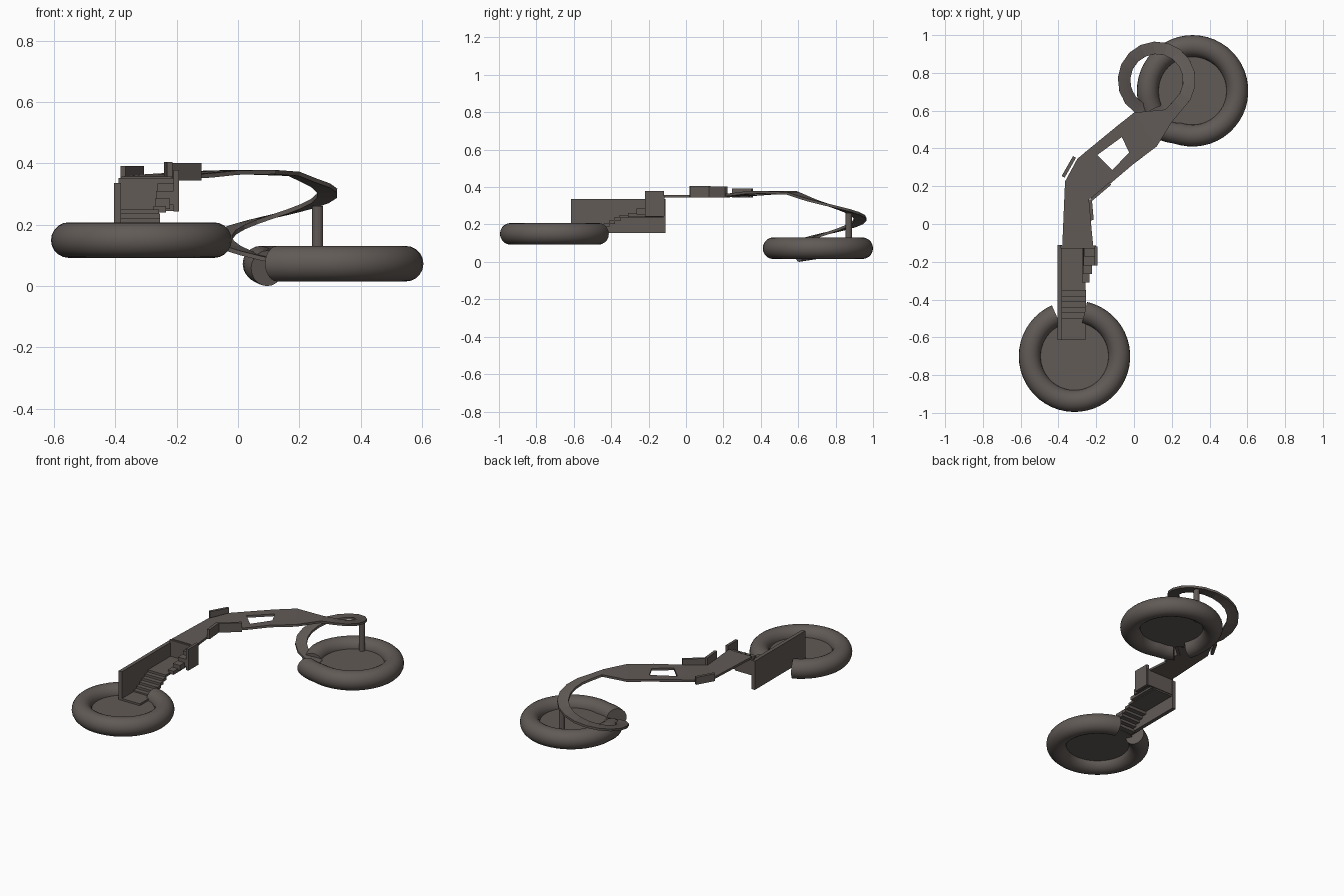
import bpy, bmesh, math
from mathutils import Vector

if "Cube" in bpy.data.objects:
    bpy.data.objects.remove(bpy.data.objects["Cube"])

mat = bpy.data.materials.new("dark_stone")
mat.diffuse_color = (0.12, 0.103, 0.094, 1)
mat.use_nodes = True
mat.node_tree.nodes["Principled BSDF"].inputs["Base Color"].default_value = mat.diffuse_color


def make(name, verts, faces, smooth=False):
    me = bpy.data.meshes.new(name)
    me.from_pydata(verts, [], faces)
    bm = bmesh.new()
    bm.from_mesh(me)
    bmesh.ops.recalc_face_normals(bm, faces=bm.faces)
    bm.to_mesh(me)
    bm.free()
    ob = bpy.data.objects.new(name, me)
    bpy.context.collection.objects.link(ob)
    me.materials.append(mat)
    if smooth:
        bpy.context.view_layer.objects.active = ob
        ob.select_set(True)
        bpy.ops.object.shade_smooth_by_angle(angle=math.radians(50))
        ob.select_set(False)
    return ob


def prism(name, outline, z0, z1):
    n = len(outline)
    verts = [(x, y, z) for z in (z0, z1) for x, y in outline]
    faces = [tuple(range(n))[::-1], tuple(range(n, 2 * n))]
    faces += [(i, (i + 1) % n, n + (i + 1) % n, n + i) for i in range(n)]
    return make(name, verts, faces)


def box(name, x0, x1, y0, y1, z0, z1):
    return prism(name, [(x0, y0), (x1, y0), (x1, y1), (x0, y1)], z0, z1)


def rail(name, a, b, t, z0, z1):
    a, b = Vector(a), Vector(b)
    d = (b - a).normalized()
    s = Vector((-d.y, d.x)) * t / 2
    return prism(name, [tuple(p) for p in (a - s, b - s, b + s, a + s)], z0, z1)


def disc(cx, cy, r, n=40):
    return [(cx + r * math.cos(2 * math.pi * i / n), cy + r * math.sin(2 * math.pi * i / n))
            for i in range(n)]


def open_ring(name, cx, cy, cz, a0, a1, end_shift, n=44, m=20):
    """Tube around a pool with a gap; end_shift = (radius, z) offsets at both ends."""
    R, r = 0.237, 0.058
    verts, faces = [], []
    for i in range(n + 1):
        t = i / n
        a = math.radians(a0 + (a1 - a0) * t)
        w0, w1 = max(0, 1 - t * 14), max(0, 1 - (1 - t) * 14)
        rr = R + end_shift[0][0] * w0 + end_shift[1][0] * w1
        z = cz + end_shift[0][1] * w0 + end_shift[1][1] * w1
        for j in range(m):
            b = 2 * math.pi * j / m
            q = rr + r * math.cos(b)
            verts.append((cx + q * math.cos(a), cy + q * math.sin(a), z + r * math.sin(b)))
    for i in range(n):
        for j in range(m):
            k = (j + 1) % m
            faces.append((i * m + j, i * m + k, (i + 1) * m + k, (i + 1) * m + j))
    faces += [tuple(range(m)), tuple(range(n * m, n * m + m))]
    make(name, verts, faces, True)


# pools: open rims with a floor
open_ring("lower_pool_rim", 0.31, 0.705, 0.073, 227, 205 + 360, [(0.03, 0), (0, -0.015)])
prism("lower_pool_floor", disc(0.31, 0.705, 0.22), 0.066, 0.078)
open_ring("upper_pool_rim", -0.315, -0.70, 0.15, 114, 77 + 360, [(0, 0), (0, 0)])
prism("upper_pool_floor", disc(-0.315, -0.70, 0.22), 0.143, 0.155)

# walkway with a rectangular opening: rows of points across the deck
rows = [
    [(-.38, -.12), (-.32, -.12), (-.265, -.12), (-.215, -.125)],
    [(-.365, .225), (-.325, .19), (-.28, .16), (-.24, .13)],
    [(-.30, .345), (-.245, .30), (-.18, .25), (-.13, .21)],
    [(-.25, .387), (-.195, .365), (-.115, .285), (-.085, .248)],
    [(-.10, .51), (-.065, .46), (-.025, .38), (0, .32)],
    [(0, .59), (.04, .53), (.08, .47), (.12, .41)],
    [(.165, .605), (.177, .583), (.188, .561), (.2, .54)],
]
heights = [.35, .352, .358, .361, .37, .372, .366]
# spiral slide continues the walkway, winding down into the lower pool
N = 15
for i in range(N + 1):
    a = -50 + (258 + 50) * i / N
    c, s = math.cos(math.radians(a)), math.sin(math.radians(a))
    rows.append([(.12 + q * c, .76 + q * s) for q in (.14, .162, .184, .206)])
    heights.append(.345 - (.345 - .09) * i / N)
rows.append([(.15, .63), (.155, .61), (.16, .585), (.165, .56)])
heights.append(.075)
verts = [(x, y, z) for row, z in zip(rows, heights) for x, y in row]
faces = [(i * 4 + j, i * 4 + j + 1, i * 4 + j + 5, i * 4 + j + 4)
         for i in range(len(rows) - 1) for j in range(3) if (i, j) != (3, 1)]
deck = make("walkway_and_slide", verts, faces)
mod = deck.modifiers.new("thickness", "SOLIDIFY")
mod.thickness = 0.014
mod.offset = 0

# post carrying the slide
prism("slide_post", disc(.26, .87, .018, 12), .06, .262)

# railings on the walkway
rail("left_railing", (-.375, .25), (-.315, .355), .018, .345, .392)
rail("right_railing", (-.225, .13), (-.125, .215), .016, .345, .402)
rail("middle_railing", (-.222, .02), (-.232, .13), .018, .345, .405)

# stairwell walls
box("long_side_wall", -.405, -.382, -.615, -.11, .155, .337)
box("stairwell_back_wall", -.39, -.2, -.13, -.115, .245, .352)
box("stairwell_right_wall", -.21, -.193, -.22, -.118, .243, .378)

# landing and corner steps up to the walkway
box("landing", -.385, -.258, -.355, -.12, .236, .25)
for i in range(4):
    box("corner_step", -.275 + i * .004, -.235 + i * .013, -.31 + i * .045, -.125,
        .24 + i * .012, .262 + i * .024)

# wide steps down to the pool platform
for i in range(5):
    y = -.35 - i * .029
    box("wide_step", -.385, -.255, y - .034, y, .218 - i * .015, .236 - i * .015)
box("pool_platform", -.39, -.257, -.615, -.455, .148, .167)
